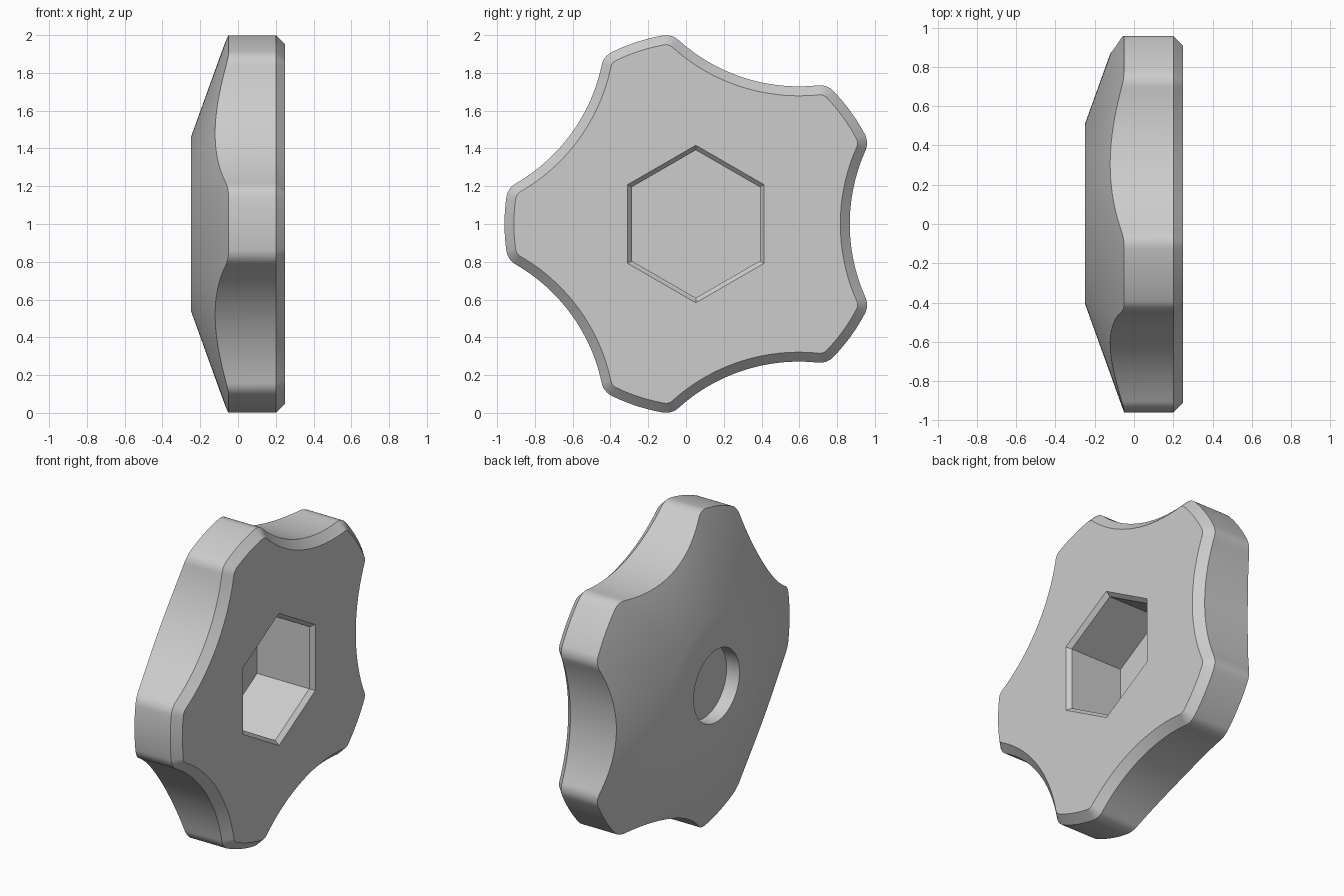
import bpy, bmesh
from math import sin, cos, atan2, acos, radians, pi

cube = bpy.data.objects.get("Cube")
if cube:
    bpy.data.objects.remove(cube, do_unlink=True)

CY, CZ = 0.052, 1.0                       # knob axis runs along x through here
LOBES, R, FILLET, SCOOP, VALLEY = 5, 1.013, 0.1, 0.95, 0.815
FLAT_R, HOLE_R, BACK, FRONT = 0.457, 0.228, -0.25, 0.25
CHAMFER, HEX_R, HEX_CHAMFER = 0.05, 0.417, 0.026

mat = bpy.data.materials.new("light grey")
mat.use_nodes = True
grey = (0.604, 0.604, 0.604, 1)
mat.diffuse_color = grey
mat.node_tree.nodes["Principled BSDF"].inputs["Base Color"].default_value = grey


def arc(u, v, radius, start, end, steps):
    return [(u + radius * cos(start + (end - start) * i / steps),
             v + radius * sin(start + (end - start) * i / steps)) for i in range(steps + 1)]


def outline(inset=0.0):
    """Lobed outline made of tangent arcs, optionally offset inwards."""
    d, f = VALLEY + SCOOP, R - FILLET     # scoop centre and fillet centre radii
    half = pi / LOBES
    t = acos((d * d + f * f - (SCOOP + FILLET) ** 2) / (2 * d * f))
    fu, fv = f * cos(t), f * sin(t)
    phi = atan2(fv, d - fu)
    side = arc(d, 0, SCOOP + inset, pi, pi - phi, 12)[:-1]
    side += arc(fu, fv, FILLET - inset, -phi, t, 10)[:-1]
    side += arc(0, 0, R - inset, t, half, 5)
    sector = [(u, -v) for u, v in reversed(side[1:-1])] + side
    points = []
    for k in range(LOBES):
        c, s = cos(2 * half * k), sin(2 * half * k)
        points += [(u * c - v * s, u * s + v * c) for u, v in sector]
    return points


bm = bmesh.new()


def ring(points, x_of):
    return [bm.verts.new((x_of(u, v), CY + u, CZ + v)) for u, v in points]


def bridge(a, b):
    for i in range(len(a)):
        j = (i + 1) % len(a)
        bm.faces.new((a[i], a[j], b[j], b[i]))


def loop_edges(loop):
    return [bm.edges.get((loop[i - 1], loop[i])) for i in range(len(loop))]


def at(x):
    return lambda u, v: x


def cone(u, v):
    r = (u * u + v * v) ** 0.5
    return BACK + 0.2 * (r - FLAT_R) / (R - FLAT_R)


outer, inner = outline(), outline(CHAMFER)
angles = [atan2(v, u) for u, v in outer]


def circle(radius):
    return [(radius * cos(a), radius * sin(a)) for a in angles]


# Round blind hole, conical back, lobed rim and front chamfer
rings = [ring(circle(HOLE_R), at(-0.16)), ring(circle(HOLE_R), at(BACK)),
         ring(circle(FLAT_R), at(BACK)), ring(outer, cone),
         ring(outer, at(FRONT - CHAMFER)), ring(inner, at(FRONT))]
for a, b in zip(rings, rings[1:]):
    bridge(a, b)
bm.faces.new(rings[0])

# Hexagonal socket with a chamfered mouth
def hexagon(radius):
    return [(radius * cos(radians(30 + 60 * i)), radius * sin(radians(30 + 60 * i)))
            for i in range(6)]


small = HEX_R - HEX_CHAMFER
socket = [ring(hexagon(HEX_R), at(FRONT)), ring(hexagon(small), at(FRONT - HEX_CHAMFER)),
          ring(hexagon(small), at(-0.14))]
for a, b in zip(socket, socket[1:]):
    bridge(a, b)
bm.faces.new(socket[-1])

# Flat front face around the socket
bmesh.ops.triangle_fill(bm, use_beauty=True, use_dissolve=False,
                        edges=loop_edges(rings[-1]) + loop_edges(socket[0]))
bmesh.ops.recalc_face_normals(bm, faces=bm.faces)

mesh = bpy.data.meshes.new("star_knob")
bm.to_mesh(mesh)
bm.free()
mesh.materials.append(mat)
knob = bpy.data.objects.new("star_knob", mesh)
bpy.context.collection.objects.link(knob)
bpy.ops.object.select_all(action="DESELECT")
knob.select_set(True)
bpy.context.view_layer.objects.active = knob
bpy.ops.object.shade_smooth_by_angle(angle=radians(30))
